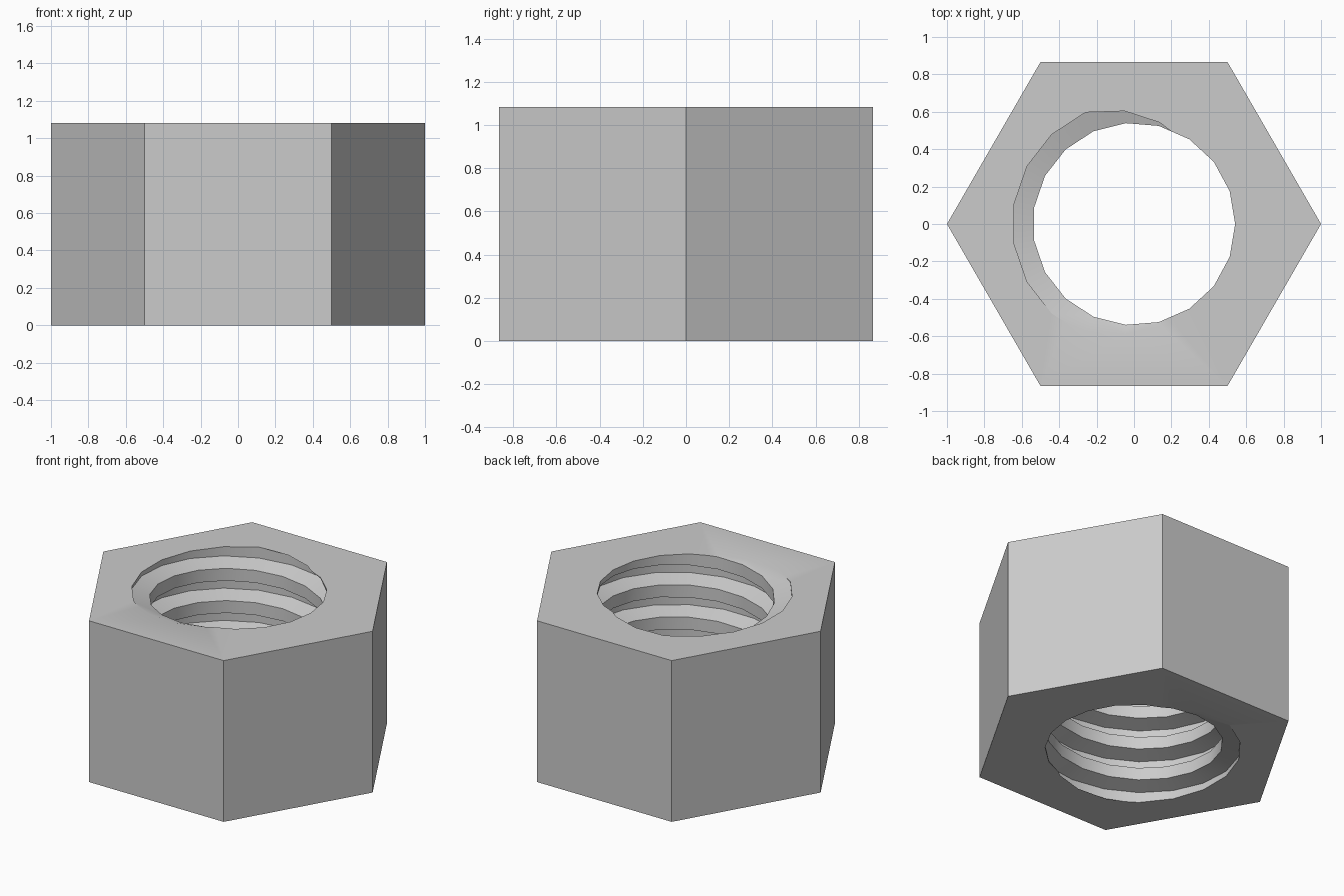
import bpy
import bmesh
from math import cos, sin, radians, tau

HEIGHT = 1.0825      # nut height
PITCH = HEIGHT / 5   # five thread turns
MINOR, MAJOR = 0.541, 0.65
SEGMENTS = 19        # sides per thread turn
ROOT_START = 235     # angle where the groove floor leaves the top face

# Thread profile up one pitch: (degrees of lead, radius)
PROFILE = [(0, MAJOR), (122, MAJOR), (167, MINOR), (305, MINOR)]

cube = bpy.data.objects.get("Cube")
if cube:
    bpy.data.objects.remove(cube, do_unlink=True)

steel = bpy.data.materials.new("steel_grey")
steel.use_nodes = True
colour = (0.6, 0.6, 0.6, 1)
steel.diffuse_color = colour
steel.node_tree.nodes["Principled BSDF"].inputs["Base Color"].default_value = colour

bm = bmesh.new()
thread = {}


def thread_vert(step, row):
    """Vertex of the right-handed helix; the fifth row is the next turn's first."""
    if row == len(PROFILE):
        step, row = step + SEGMENTS, 0
    if (step, row) not in thread:
        lead, radius = PROFILE[row]
        turn = step / SEGMENTS
        z = HEIGHT + PITCH * (turn + (lead - ROOT_START) / 360)
        angle = tau * turn
        thread[step, row] = bm.verts.new((radius * cos(angle), radius * sin(angle), z))
    return thread[step, row]


# Threaded bore, swept past both ends
for step in range(-7 * SEGMENTS, 2 * SEGMENTS):
    for row in range(len(PROFILE)):
        bm.faces.new([thread_vert(step, row), thread_vert(step, row + 1),
                      thread_vert(step + 1, row + 1), thread_vert(step + 1, row)])

# Trim the thread flush with the two end faces
for z, direction in ((0, -1), (HEIGHT, 1)):
    bmesh.ops.bisect_plane(bm, geom=bm.verts[:] + bm.edges[:] + bm.faces[:], dist=1e-5,
                           plane_co=(0, 0, z), plane_no=(0, 0, direction), clear_outer=True)
rims = [[e for e in bm.edges if e.is_boundary and all(abs(v.co.z - z) < 1e-4 for v in e.verts)]
        for z in (0, HEIGHT)]

# Hexagonal outside walls
rings = [[bm.verts.new((cos(radians(60 * i)), sin(radians(60 * i)), z)) for i in range(6)]
         for z in (0, HEIGHT)]
low, high = rings
for i in range(6):
    j = (i + 1) % 6
    bm.faces.new([low[i], low[j], high[j], high[i]])

# End faces between the hexagon and the bore
for rim, ring, direction in zip(rims, rings, (-1, 1)):
    outline = [bm.edges.get((ring[i], ring[i - 1])) for i in range(6)]
    bmesh.ops.triangle_fill(bm, edges=rim + outline, use_beauty=True, normal=(0, 0, direction))

bmesh.ops.recalc_face_normals(bm, faces=bm.faces[:])
mesh = bpy.data.meshes.new("hex_nut")
bm.to_mesh(mesh)
bm.free()
mesh.materials.append(steel)

nut = bpy.data.objects.new("hex_nut", mesh)
bpy.context.collection.objects.link(nut)
bpy.ops.object.select_all(action="DESELECT")
nut.select_set(True)
bpy.context.view_layer.objects.active = nut
bpy.ops.object.shade_smooth_by_angle(angle=radians(30))
